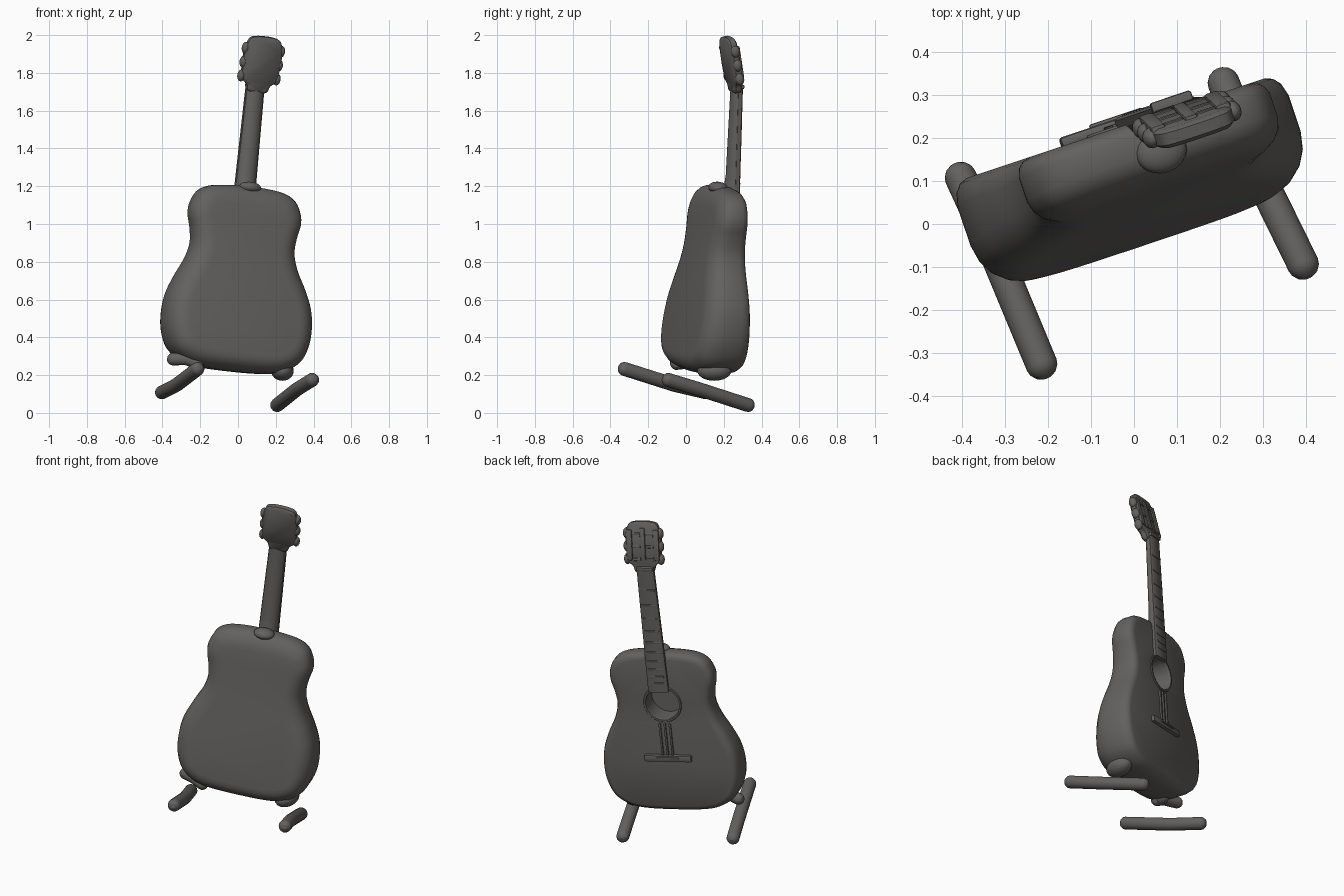
import bpy, bmesh, math
from mathutils import Matrix, Vector

if "Cube" in bpy.data.objects:
    bpy.data.objects.remove(bpy.data.objects["Cube"])

# Instrument frame: x across, +y out of the soundboard, z along the neck
M = (Matrix.Translation((-0.07, 0.213, 0.215))
     @ Matrix.Rotation(math.radians(18.5), 4, 'Z') @ Matrix.Rotation(math.radians(6), 4, 'Y'))
# Neck frame leans a touch further; head frame is hinged backwards at the nut
NECK = M @ Matrix.Translation((0.012, 0, 0))
HEAD = NECK @ Matrix.Translation((0.008, 0.004, 1.515)) @ Matrix.Rotation(math.radians(11), 4, 'X')
WORLD = Matrix.Identity(4)

DARK = bpy.data.materials.new('dark_wood')
DARK.diffuse_color = (0.125, 0.12, 0.115, 1)
DARK.use_nodes = True
DARK.node_tree.nodes["Principled BSDF"].inputs["Base Color"].default_value = DARK.diffuse_color


def smooth(ob, angle=40):
    bpy.ops.object.select_all(action='DESELECT')
    ob.select_set(True)
    bpy.context.view_layer.objects.active = ob
    bpy.ops.object.shade_smooth_by_angle(angle=math.radians(angle))


def finish(name, bm, mat):
    bmesh.ops.recalc_face_normals(bm, faces=bm.faces)
    me = bpy.data.meshes.new(name)
    bm.to_mesh(me)
    bm.free()
    me.transform(mat)
    me.materials.append(DARK)
    ob = bpy.data.objects.new(name, me)
    bpy.context.collection.objects.link(ob)
    smooth(ob)
    return ob


def loft(name, rings, mat=M):
    bm = bmesh.new()
    vs = [[bm.verts.new(p) for p in r] for r in rings]
    n = len(vs[0])
    for a, b in zip(vs, vs[1:]):
        for i in range(n):
            bm.faces.new((a[i], a[(i + 1) % n], b[(i + 1) % n], b[i]))
    bm.faces.new(vs[0])
    bm.faces.new(vs[-1])
    return finish(name, bm, mat)


def box(name, loc, size, bevel=0.006, mat=M):
    bm = bmesh.new()
    bmesh.ops.create_cube(bm, size=1)
    bmesh.ops.scale(bm, vec=size, verts=bm.verts)
    bmesh.ops.bevel(bm, geom=bm.edges[:], offset=bevel, segments=2, affect='EDGES', profile=0.5)
    bmesh.ops.translate(bm, vec=loc, verts=bm.verts)
    return finish(name, bm, mat)


def blob(name, loc, size, mat=M):
    bm = bmesh.new()
    bmesh.ops.create_uvsphere(bm, u_segments=20, v_segments=12, radius=1)
    bmesh.ops.scale(bm, vec=size, verts=bm.verts)
    bmesh.ops.translate(bm, vec=loc, verts=bm.verts)
    return finish(name, bm, mat)


def spline(half, steps=5):
    """Mirror a half outline (x, z) and round it into a closed smooth loop."""
    pts = [Vector(p) for p in half] + [Vector((-x, z)) for x, z in half[-2:0:-1]]
    n, out = len(pts), []
    for i in range(n):
        a, b, c, d = (pts[(i + k) % n] for k in (-1, 0, 1, 2))
        for s in range(steps):
            t = s / steps
            out.append(0.5 * (2 * b + (c - a) * t + (2 * a - 5 * b + 4 * c - d) * t * t
                              + (3 * b - a - 3 * c + d) * t ** 3))
    return out


def inset(loop, d):
    n, out = len(loop), []
    for i, p in enumerate(loop):
        t = (loop[(i + 1) % n] - loop[i - 1]).normalized()
        out.append(p + Vector((-t.y, t.x)) * d)
    return out


def rod(name, pts, r):
    """Round-ended bar through a few points."""
    cu = bpy.data.curves.new(name, 'CURVE')
    cu.dimensions = '3D'
    cu.bevel_depth = r
    cu.bevel_resolution = 5
    cu.use_fill_caps = True
    cu.materials.append(DARK)
    a, b = Vector(pts[0]), Vector(pts[-1])
    d = (b - a).normalized() * r
    cap = [(0.15, 0.35), (0.35, 0.7), (0.65, 0.92), (1, 1)]
    path = [(a + d * (k - 1), s) for k, s in cap]
    path += [(Vector(p), 1) for p in pts[1:-1]]
    path += [(b - d * (k - 1), s) for k, s in reversed(cap)]
    sp = cu.splines.new('POLY')
    sp.points.add(len(path) - 1)
    for q, (p, s) in zip(sp.points, path):
        q.co = (*p, 1)
        q.radius = s
    sp.use_smooth = True
    ob = bpy.data.objects.new(name, cu)
    bpy.context.collection.objects.link(ob)


# Body: waisted outline, deeper at the bottom, rounded towards the back
outline = spline([(0, 0.004), (0.18, 0.01), (0.28, 0.035), (0.355, 0.09), (0.395, 0.18), (0.405, 0.28),
                  (0.392, 0.38), (0.355, 0.475), (0.305, 0.575), (0.282, 0.66), (0.29, 0.74),
                  (0.307, 0.81), (0.303, 0.87), (0.27, 0.935), (0.205, 0.972), (0.1, 0.987), (0, 0.988)])
layers = [(0, 0.04), (0.03, 0.022), (0.1, 0.008), (0.22, 0), (0.58, 0.0), (0.74, 0.008),
          (0.86, 0.025), (0.95, 0.052), (0.985, 0.075), (1, 0.1)]
body = loft('body', [[(p.x, -f * (0.295 - 0.155 * p.y), p.y) for p in inset(outline, d)]
                     for f, d in layers])

# Sound hole cut into the soundboard
bm = bmesh.new()
bmesh.ops.create_cone(bm, cap_ends=True, segments=48, radius1=0.1, radius2=0.1, depth=0.3,
                      matrix=Matrix.Translation((0, 0.03, 0.68)) @ Matrix.Rotation(math.pi / 2, 4, 'X'))
cutter = finish('hole_cutter', bm, M)
cutter.hide_render = True
mod = body.modifiers.new('hole', 'BOOLEAN')
mod.object = cutter
mod.operation = 'DIFFERENCE'
mod.solver = 'EXACT'
bpy.context.view_layer.objects.active = body
bpy.ops.object.modifier_apply(modifier='hole')
bpy.data.objects.remove(cutter)
smooth(body)

# Rosette ring round the hole
bm = bmesh.new()
rim = [[bm.verts.new((r * math.cos(a), y, 0.68 + r * math.sin(a)))
        for r, y in ((0.098, -0.01), (0.1, 0.005), (0.11, 0.005), (0.116, -0.004))]
       for a in (i * math.tau / 48 for i in range(48))]
for i in range(48):
    for j in range(4):
        a, b = rim[i], rim[(i + 1) % 48]
        bm.faces.new((a[j], b[j], b[(j + 1) % 4], a[(j + 1) % 4]))
finish('rosette', bm, M)


# Neck with rounded back, fingerboard and frets
def d_section(w, z, depth):
    return [(w * math.cos(a), 0.006 - depth * math.sin(a), z)
            for a in (i * math.pi / 14 for i in range(15))]


loft('neck', [d_section(0.057, 0.94, 0.07), d_section(0.057, 0.99, 0.055),
              d_section(0.055, 1.05, 0.046), d_section(0.05, 1.5, 0.036), d_section(0.048, 1.54, 0.036)], NECK)
loft('fingerboard', [[(-w, -0.005, z), (w, -0.005, z), (w, 0.016, z), (w * 0.85, 0.022, z),
                      (-w * 0.85, 0.022, z), (-w, 0.016, z)] for w, z in ((0.06, 0.76), (0.05, 1.52))], NECK)
for i in range(10):
    z = 1.5 - 0.72 * (1 - 0.9 ** (i + 1)) / (1 - 0.9 ** 11)
    box('fret', (0, 0.021, z), (0.09, 0.008, 0.01), 0.002, NECK)
box('nut', (0, 0.012, 1.525), (0.1, 0.035, 0.022), 0.006, NECK)
blob('heel', (0.01, -0.085, 0.985), (0.06, 0.05, 0.03))

# Bridge, saddle and raised string run
box('bridge', (0, 0.006, 0.345), (0.28, 0.028, 0.04), 0.008)
box('saddle', (0, 0.018, 0.352), (0.13, 0.018, 0.012), 0.004)
for x in (-0.03, 0, 0.03):
    box('string_run', (x, 0.003, 0.46), (0.012, 0.014, 0.2), 0.004)

# Headstock with side rails and tuners
head = spline([(0, -0.02), (0.05, -0.015), (0.065, 0.02), (0.095, 0.05), (0.103, 0.12),
               (0.103, 0.2), (0.085, 0.262), (0.05, 0.278), (0, 0.281)], 4)
loft('headstock', [[(p.x, y, p.y) for p in inset(head, d)]
                   for y, d in ((0.008, 0.012), (0, 0), (-0.028, 0), (-0.038, 0.012))], HEAD)
box('head_centre_rail', (0, 0.006, 0.15), (0.03, 0.02, 0.19), 0.006, HEAD)
for s in (-1, 1):
    box('head_side_rail', (s * 0.08, 0.002, 0.145), (0.036, 0.03, 0.18), 0.008, HEAD)
    for z in (0.06, 0.135, 0.21):
        blob('tuner', (s * 0.1, -0.012, z), (0.02, 0.024, 0.032), HEAD)
        box('string_post', (s * 0.04, 0.005, z), (0.05, 0.014, 0.016), 0.005, HEAD)

# Stand: two sloping floor bars and the rests under the body
rod('left_floor_bar', [(-0.214, -0.327, 0.233), (-0.325, -0.06, 0.148), (-0.403, 0.11, 0.108)], 0.037)
rod('right_floor_bar', [(0.393, -0.095, 0.175), (0.312, 0.07, 0.125), (0.207, 0.33, 0.041)], 0.037)
blob('right_rest', (0.235, 0.15, 0.222), (0.06, 0.09, 0.052), WORLD)
rod('left_rest', [(-0.345, -0.03, 0.285), (-0.27, -0.05, 0.285), (-0.21, -0.05, 0.26)], 0.034)
blob('left_rest_pad', (-0.225, -0.03, 0.265), (0.04, 0.055, 0.035), WORLD)
